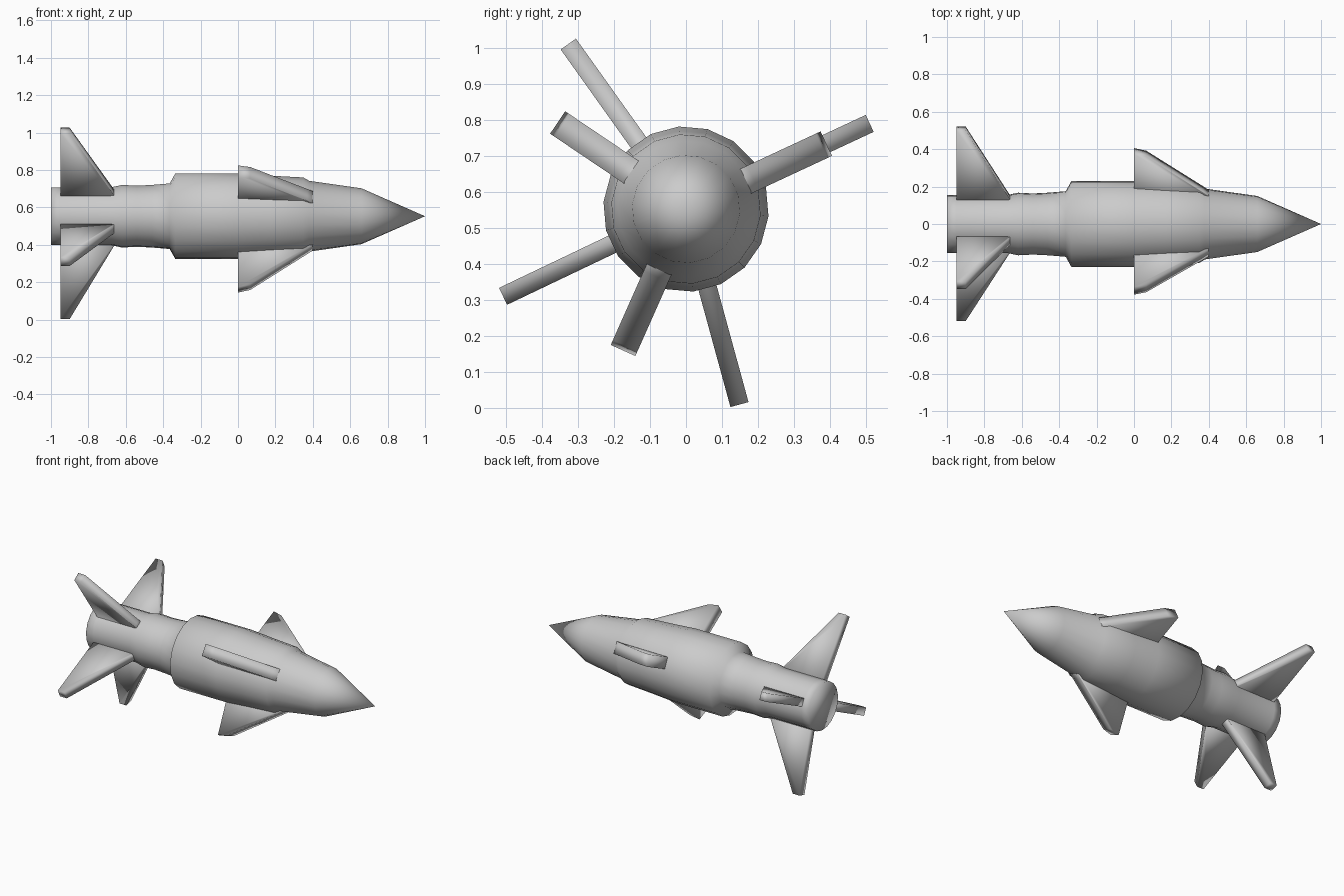
import bpy
import bmesh
from math import sin, cos, radians
from mathutils import Vector

if "Cube" in bpy.data.objects:
    bpy.data.objects.remove(bpy.data.objects["Cube"], do_unlink=True)

AXIS_Z = 0.553
SIDES = 18

grey = bpy.data.materials.new("light_grey")
grey.use_nodes = True
colour = (0.6, 0.6, 0.6, 1)
grey.diffuse_color = colour
grey.node_tree.nodes["Principled BSDF"].inputs["Base Color"].default_value = colour


def finish(bm, name):
    """Turn a bmesh into a smooth grey object."""
    bmesh.ops.recalc_face_normals(bm, faces=bm.faces)
    for face in bm.faces:
        face.smooth = True
    mesh = bpy.data.meshes.new(name)
    bm.to_mesh(mesh)
    bm.free()
    mesh.materials.append(grey)
    obj = bpy.data.objects.new(name, mesh)
    bpy.context.collection.objects.link(obj)
    return obj


def radial(x, r, degrees, side=0.0):
    """Point at radius r around the long axis, shifted sideways."""
    a = radians(degrees)
    return Vector((x, r * cos(a) - side * sin(a), AXIS_Z + r * sin(a) + side * cos(a)))


def make_body(name, profile):
    """Revolve (x, radius) points and close both ends."""
    bm = bmesh.new()
    rings = []
    for x, r in profile:
        rings.append([bm.verts.new(radial(x, r, 360 * i / SIDES - 5)) for i in range(SIDES)])
    for a, b in zip(rings, rings[1:]):
        for i in range(SIDES):
            j = (i + 1) % SIDES
            bm.faces.new((a[i], a[j], b[j], b[i]))
    bm.faces.new(rings[0])
    tip = bm.verts.new((1, 0, AXIS_Z))
    for i in range(SIDES):
        bm.faces.new((rings[-1][i], rings[-1][(i + 1) % SIDES], tip))
    return finish(bm, name)


def make_fin(name, outline, degrees, thickness):
    """Extrude an (x, radius) outline into a radial slab."""
    bm = bmesh.new()
    sides = []
    for s in (-thickness / 2, thickness / 2):
        sides.append([bm.verts.new(radial(x, r, degrees, s)) for x, r in outline])
        bm.faces.new(sides[-1])
    n = len(outline)
    for i in range(n):
        j = (i + 1) % n
        bm.faces.new((sides[0][i], sides[0][j], sides[1][j], sides[1][i]))
    return finish(bm, name)


# Fuselage: tail tube, waist, thick collar and nose cone
make_body("body", [
    (-1, 0.155), (-0.95, 0.155), (-0.68, 0.155), (-0.62, 0.168), (-0.54, 0.164),
    (-0.46, 0.168), (-0.365, 0.176), (-0.335, 0.23), (0, 0.23), (0.17, 0.218),
    (0.35, 0.208), (0.38, 0.19), (0.66, 0.15),
])

# Forward fins
front_outline = [(0, 0.1), (0, 0.43), (0.065, 0.415), (0.37, 0.205), (0.5, 0.11)]
for i, angle in enumerate((25, 146, 246)):
    make_fin(f"front_fin_{i + 1}", front_outline, angle, 0.075)

# Tail fins
rear_outline = [(-0.95, 0.08), (-0.95, 0.563), (-0.9, 0.563), (-0.67, 0.17), (-0.63, 0.1)]
for i, angle in enumerate((25, 125.5, 205.5, 285.3)):
    make_fin(f"rear_fin_{i + 1}", rear_outline, angle, 0.052)
